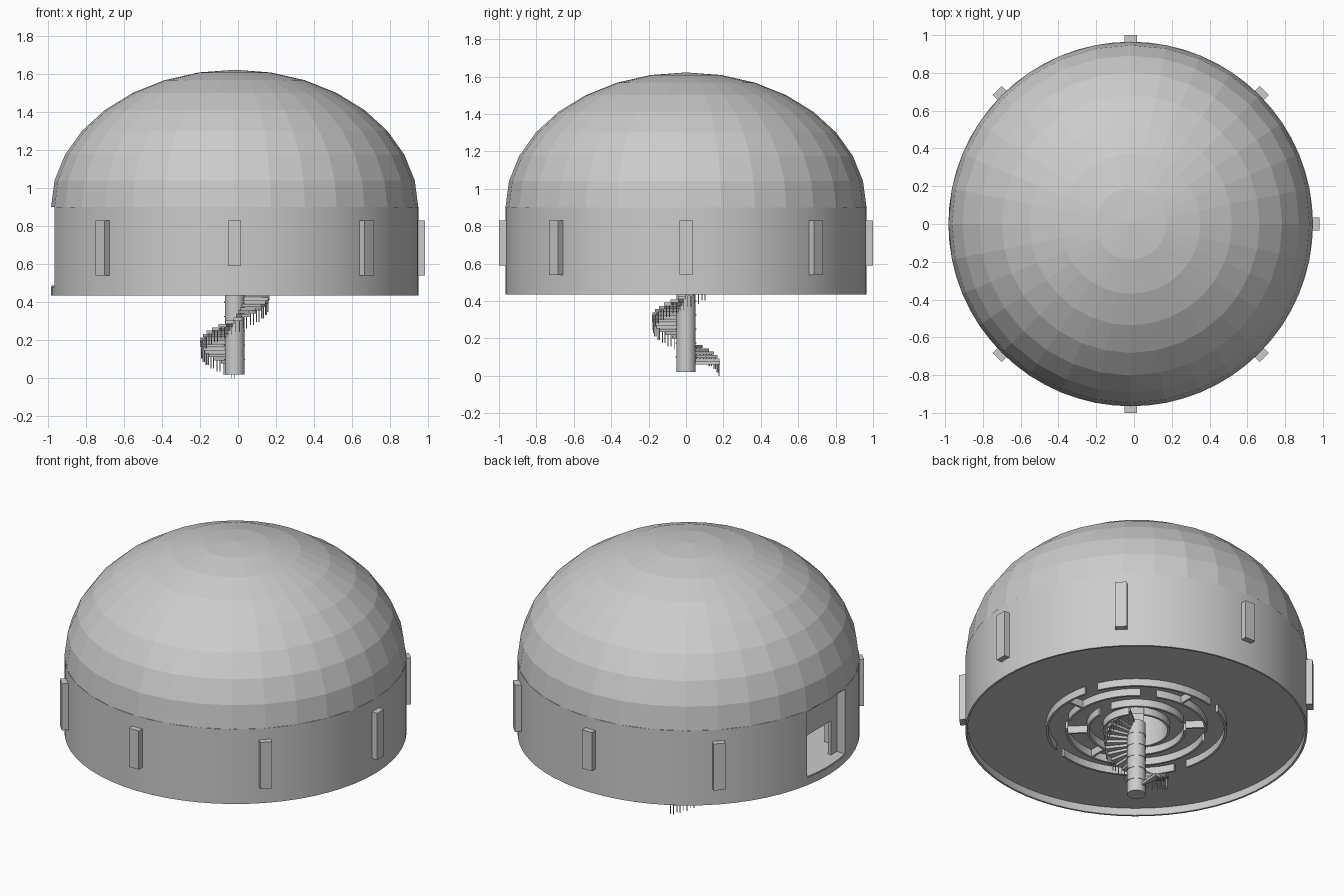
import bpy, bmesh, math
from mathutils import Matrix

if "Cube" in bpy.data.objects:
    bpy.data.objects.remove(bpy.data.objects["Cube"])

CX = -0.0175          # axis of the building
R = 0.965             # outer radius
BASE, FLOOR, EAVE = 0.435, 0.48, 0.90
rad = math.radians


def finish(name, bm, smooth=False):
    bmesh.ops.recalc_face_normals(bm, faces=bm.faces[:])
    me = bpy.data.meshes.new(name)
    bm.to_mesh(me)
    bm.free()
    ob = bpy.data.objects.new(name, me)
    ob.location.x = CX
    bpy.context.collection.objects.link(ob)
    if smooth:
        bpy.ops.object.select_all(action='DESELECT')
        ob.select_set(True)
        bpy.context.view_layer.objects.active = ob
        bpy.ops.object.shade_smooth_by_angle(angle=rad(30))
    return ob


def arc(bm, r0, r1, z0, z1, a0=0, a1=360, n=64):
    """Ring sector with rectangular cross-section (angles in degrees)."""
    full = abs(a1 - a0) >= 360
    rows = []
    for i in range(n if full else n + 1):
        a = rad(a0 + (a1 - a0) * i / n)
        c, s = math.cos(a), math.sin(a)
        rows.append([bm.verts.new((r * c, r * s, z))
                     for r, z in ((r0, z0), (r1, z0), (r1, z1), (r0, z1))])
    for i in range(n):
        p, q = rows[i], rows[(i + 1) % len(rows)]
        for k in range(4):
            m = (k + 1) % 4
            bm.faces.new((p[k], p[m], q[m], q[k]))
    if not full:
        bm.faces.new(rows[0])
        bm.faces.new(rows[-1][::-1])


def box(bm, x0, x1, y0, y1, z0, z1, turn=0):
    """Box in radial coordinates, turned about the axis."""
    m = (Matrix.Rotation(rad(turn), 4, 'Z')
         @ Matrix.Translation(((x0 + x1) / 2, (y0 + y1) / 2, (z0 + z1) / 2))
         @ Matrix.Diagonal((x1 - x0, y1 - y0, z1 - z0, 1)))
    bmesh.ops.create_cube(bm, size=1, matrix=m)


# faceted dome: upper half of a flattened sphere
bm = bmesh.new()
bmesh.ops.create_uvsphere(bm, u_segments=32, v_segments=16, radius=1)
bmesh.ops.delete(bm, geom=[v for v in bm.verts if v.co.z < -0.01], context='VERTS')
bmesh.ops.transform(bm, verts=bm.verts[:],
                    matrix=Matrix.Translation((0, 0, EAVE)) @ Matrix.Diagonal((R, R, 0.722, 1)))
finish("dome", bm)

# round wall with a doorway gap on the -x side, and full skirt below the floor
bm = bmesh.new()
GAP = 11.25
arc(bm, R - 0.012, R, FLOOR, EAVE, 180 + GAP, 540 - GAP, 60)
finish("outer_wall", bm, True)
bm = bmesh.new()
arc(bm, R - 0.012, R, BASE, FLOOR)
finish("wall_skirt", bm, True)

# floor with a round stair opening
bm = bmesh.new()
arc(bm, 0.19, R - 0.002, FLOOR, FLOOR + 0.008)
finish("floor", bm)

# recessed entrance: reveals, jambs, lintel and ceiling
bm = bmesh.new()
hw = R * math.sin(rad(GAP))
xo, xi = R * math.cos(rad(GAP)), 0.89
for s in (-1, 1):
    y = sorted((s * hw, s * (hw + 0.01)))
    box(bm, xi - 0.02, xo - 0.005, -y[1], -y[0], FLOOR, EAVE, 180)
    y = sorted((s * 0.13, s * hw))
    box(bm, xi - 0.02, xi, y[0], y[1], FLOOR, EAVE, 180)
box(bm, xi - 0.02, xi, -0.13, 0.13, 0.70, EAVE, 180)
box(bm, xi - 0.02, xo, -hw, hw, EAVE - 0.01, EAVE, 180)
finish("entrance", bm)

# pilasters every 45 degrees except at the door
bm = bmesh.new()
for k in range(8):
    if k != 4:
        box(bm, 0.93, 1.0, -0.034, 0.034, 0.59 if k in (2, 6) else 0.54, 0.83, 45 * k)
finish("pilasters", bm)

# concentric inner walls with passages, projecting slightly below the floor
bm = bmesh.new()
for r, start, count, gap in ((0.51, 20, 4, 9), (0.40, 60, 4, 13),
                             (0.28, 10, 3, 18), (0.19, 50, 2, 26)):
    span = 360 / count
    for k in range(count):
        a = start + k * span
        arc(bm, r - 0.014, r, BASE, 0.70, a + gap / 2, a + span - gap / 2, 64 // count)
for a, r0, r1 in ((0, 0.40, 0.50), (90, 0.40, 0.50), (135, 0.28, 0.39),
                  (225, 0.40, 0.50), (270, 0.28, 0.39), (315, 0.28, 0.39)):
    box(bm, r0, r1, -0.007, 0.007, BASE, 0.70, a)
finish("inner_walls", bm)

# cabinets standing around the hall
bm = bmesh.new()
for k in range(16):
    if k != 8:
        box(bm, 0.80, 0.88, -0.06, 0.06, FLOOR, 0.68, 22.5 * k)
finish("cabinets", bm)

# stair column with thin collars
bm = bmesh.new()
bmesh.ops.create_cone(bm, cap_ends=True, segments=32, radius1=0.052, radius2=0.052,
                      depth=0.46, matrix=Matrix.Translation((0, 0, 0.25)))
finish("stair_column", bm, True)
bm = bmesh.new()
for z in (0.10, 0.175, 0.25, 0.325, 0.40):
    arc(bm, 0.05, 0.055, z - 0.003, z + 0.003, n=32)
finish("column_collars", bm, True)

# spiral treads, each with hanging spindles at the outer edge
treads, spindles = bmesh.new(), bmesh.new()
for k in range(24):
    a, z = 86 + 13 * k, 0.06 + 0.0175 * k
    arc(treads, 0.045, 0.182, z, z + 0.016, a, a + 14, 2)
    for d in (4, 10):
        box(spindles, 0.174, 0.178, -0.002, 0.002, z - 0.06, z, a + d)
finish("stair_treads", treads)
finish("stair_spindles", spindles)
